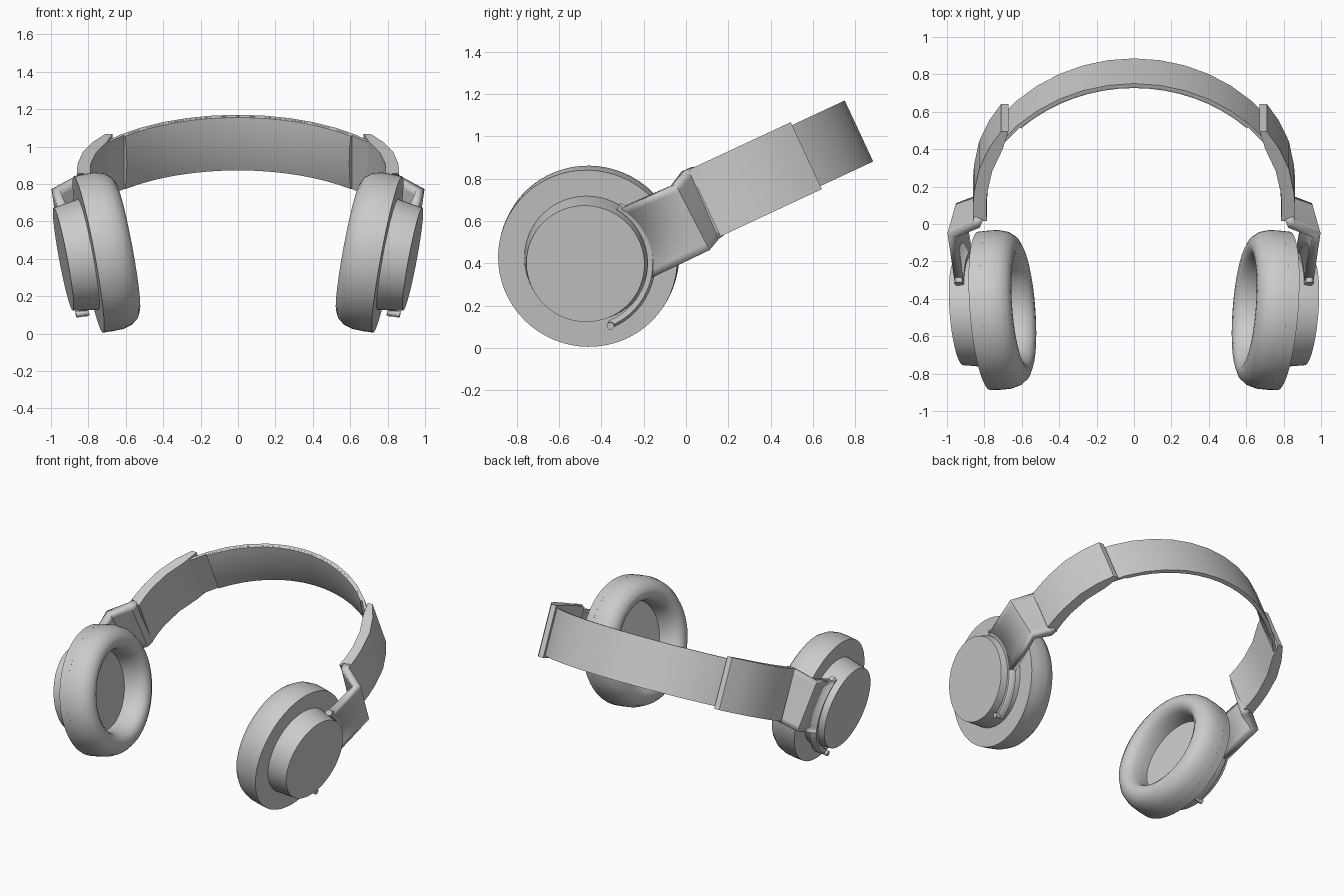
import bpy, bmesh
from math import sin, cos, radians, pi
from mathutils import Vector

if "Cube" in bpy.data.objects:
    bpy.data.objects.remove(bpy.data.objects["Cube"])

TILT = radians(25)


def tilted(x, u, w):
    """Headband frame: u runs up the band, w across its width."""
    return Vector((x, u * cos(TILT) - w * sin(TILT), u * sin(TILT) + w * cos(TILT)))


def make(name, bm, mirror=True, thickness=0, angle=35):
    bmesh.ops.recalc_face_normals(bm, faces=bm.faces)
    me = bpy.data.meshes.new(name)
    bm.to_mesh(me)
    bm.free()
    ob = bpy.data.objects.new(name, me)
    bpy.context.collection.objects.link(ob)
    bpy.ops.object.select_all(action='DESELECT')
    ob.select_set(True)
    bpy.context.view_layer.objects.active = ob
    bpy.ops.object.shade_smooth_by_angle(angle=radians(angle))
    if thickness:
        s = ob.modifiers.new("thickness", 'SOLIDIFY')
        s.thickness = thickness
        s.offset = 0
    if mirror:
        ob.modifiers.new("mirror", 'MIRROR')
    return ob


def loft(name, rings, closed=True, **kw):
    """Skin a list of sections; closed sections also get end caps."""
    bm = bmesh.new()
    vs = [[bm.verts.new(p) for p in r] for r in rings]
    n = len(vs[0])
    for a, b in zip(vs, vs[1:]):
        for j in range(n if closed else n - 1):
            k = (j + 1) % n
            bm.faces.new((a[j], a[k], b[k], b[j]))
    if closed:
        bm.faces.new(vs[0])
        bm.faces.new(vs[-1])
    return make(name, bm, **kw)


# Ear cup axis, pointing outwards
CENTRE = Vector((0.80, -0.465, 0.423))
AXIS = Vector((1, -0.08, -0.187)).normalized()
E1 = Vector((0, 1, 0)).cross(AXIS).normalized()
E2 = AXIS.cross(E1)


def lathe(name, profile, seg=64):
    """Spin (offset along axis, radius) pairs about the ear cup axis."""
    rings = [[CENTRE + AXIS * t + (E1 * cos(2 * pi * i / seg) + E2 * sin(2 * pi * i / seg)) * r
              for i in range(seg)] for t, r in profile]
    return loft(name, rings)


# Headband: thin outer strap and a padded inner lining
R, UC = 0.9125, 0.2625
W0, W1 = 0.425, 0.743


def band_ring(a, section):
    return [tilted((R - d) * sin(a), UC + (R - d) * cos(a), w) for d, w in section]


strap = [(0, W0), (0, W1), (0.018, W1), (0.018, W0)]
loft("headband_strap", [band_ring(radians(-52 + 104 * i / 12), strap) for i in range(13)],
     mirror=False)
pad = [(0.016, W0), (0.016, W1), (0.028, W1 - 0.003), (0.037, W1 - 0.06), (0.041, (W0 + W1) / 2),
       (0.037, W0 + 0.06), (0.028, W0 + 0.003)]
loft("headband_pad", [band_ring(radians(-43 + 86 * i / 16), pad) for i in range(17)],
     mirror=False)

# Slider sleeves: outer and inner (x, u) outlines
outer = [(0.71, 0.90), (0.775, 0.80), (0.828, 0.68), (0.855, 0.54), (0.862, 0.45), (0.862, 0.37)]
inner = [(0.672, 0.90), (0.702, 0.795), (0.758, 0.665), (0.786, 0.53), (0.79, 0.45), (0.786, 0.37)]
loft("slider", [[tilted(*o, 0.409), tilted(*o, 0.758), tilted(*i, 0.758), tilted(*i, 0.409)]
                for o, i in zip(outer, inner)], angle=25)

# Ear cups
lathe("ear_cup_cap", [(-0.01, 0.30), (0.01, 0.30), (0.137, 0.28)])
lathe("ear_cup_shell", [(0, 0.425), (-0.06, 0.427)])
lathe("ear_cushion", [(-0.05, 0.265), (-0.10, 0.265), (-0.16, 0.273), (-0.195, 0.292),
                      (-0.212, 0.32), (-0.212, 0.35), (-0.195, 0.385), (-0.16, 0.412),
                      (-0.11, 0.426), (-0.05, 0.427)]).data.polygons.foreach_get
cushion = bpy.data.objects["ear_cushion"].data
bm = bmesh.new()
bm.from_mesh(cushion)
bmesh.ops.delete(bm, geom=[f for f in bm.faces if len(f.verts) > 4], context='FACES_ONLY')
bm.to_mesh(cushion)
bm.free()

# Yoke: steps out from the slider, then lies beside the cup and follows its cap
CY, CZ = -0.475, 0.40


def on_plate(y, z, drop=0.025):
    return Vector((1.0 + 0.08 * (y + 0.06) + 0.187 * (z - 0.77) - drop, y, z))


COLS = 11
rows = [[], [], [], []]
for j in range(COLS):
    f = j / (COLS - 1)
    rows[0].append(Vector((0.83, 0.03, 0.855)).lerp(Vector((0.805, 0.17, 0.53)), f))
    rows[1].append(Vector((0.845, -0.005, 0.84)).lerp(Vector((0.815, 0.14, 0.51)), f))
    rows[2].append(on_plate(-0.06 + 0.16 * f, 0.77 - 0.31 * f))
    a = radians(57 - 68 * f)
    r = 0.312 + 0.012 * f
    rows[3].append(on_plate(CY + r * cos(a), CZ + r * sin(a)))
loft("yoke", rows, closed=False, thickness=0.05, angle=25)

# Thin hook that runs on from the yoke around the cap
rings = []
for i in range(21):
    f = i / 20
    a = radians(60 - 129 * f)
    section = []
    for r, drop in ((0.293, 0.005), (0.318, 0), (0.33, 0.012), (0.33, 0.045), (0.293, 0.05)):
        section.append(on_plate(CY + r * cos(a), CZ + r * sin(a), drop))
    rings.append(section)
loft("yoke_hook", rings, angle=50)

# Small stub at the end of the hook
a = radians(-68)
tip = on_plate(CY + 0.318 * cos(a), CZ + 0.318 * sin(a), 0)
loft("hook_stub", [[tip + AXIS * t + (E1 * cos(k * pi / 6) + E2 * sin(k * pi / 6)) * 0.018
                    for k in range(12)] for t in (0.015, -0.055)])
